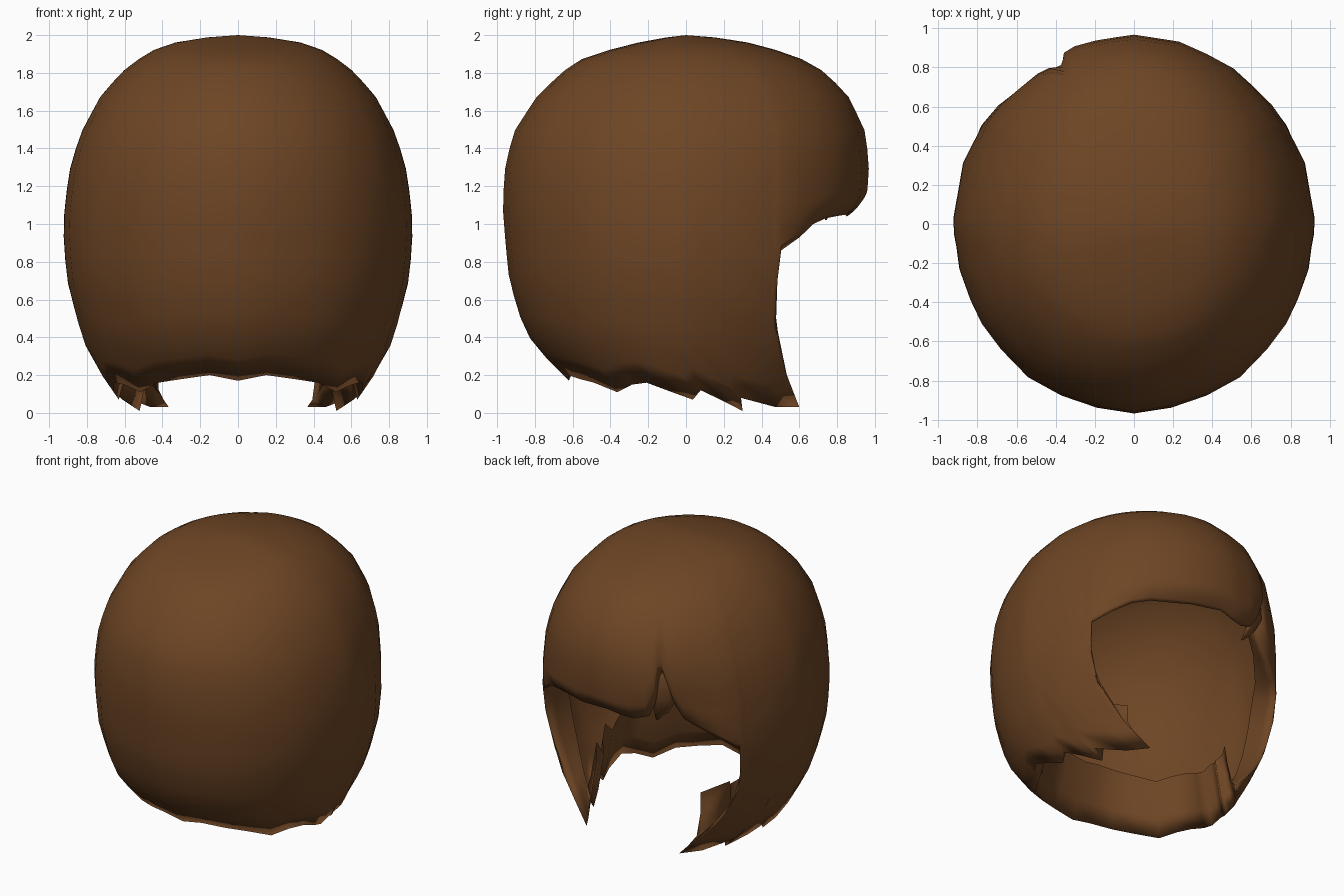
import bpy, bmesh, math
from mathutils import Vector, Matrix

if "Cube" in bpy.data.objects:
    bpy.data.objects.remove(bpy.data.objects["Cube"])

mat = bpy.data.materials.new("brown_hair")
mat.diffuse_color = (0.155, 0.06, 0.018, 1)
mat.use_nodes = True
mat.node_tree.nodes["Principled BSDF"].inputs["Base Color"].default_value = mat.diffuse_color

# Height, half width, depth to the closed side, depth to the face side
PROFILE = [(2, 0, 0, 0), (1.98, .27, .17, .25), (1.93, .43, .38, .45), (1.87, .53, .56, .62),
           (1.8, .62, .66, .74), (1.67, .73, .79, .86), (1.5, .82, .9, .94), (1.33, .88, .95, .965),
           (1.1, .915, .965, .95), (.9, .92, .95, .95), (.7, .9, .93, .95), (.5, .85, .87, .9),
           (.35, .8, .8, .85), (.19, .71, .63, .8), (.1, .66, .57, .78), (0, .56, .54, .75)]
# Hair length: angle from the closed side, height of the cut edge
NAPE = [(0, .17), (12, .2), (24, .18), (36, .16), (48, .11), (58, .15), (66, .16), (76, .11),
        (83, .07), (87, .12), (92, .07), (97, .01), (98.5, .08), (109, .03), (118.5, .03),
        (119.3, .2), (120, .45), (120.7, .65), (122, .86), (130, .93), (138, 1.0)]
FRINGE_R = [(146, 1.03), (155, 1.04), (165, 1.05), (173, 1.06)]
FRINGE_L = [(145, 1.06), (149, 1.15), (152.5, 1.36), (154, 1.36), (156, 1.2), (160, 1.08),
            (167, 1.04), (174, 1.05)]
UPPER, LOWER, FLAP = 12, 9, 3      # rows above and below ear height, rows of the folded-in rim


def radii(z):
    for a, b in zip(PROFILE, PROFILE[1:]):
        if b[0] <= z <= a[0]:
            f = (a[0] - z) / (a[0] - b[0])
            return [p + (q - p) * f for p, q in zip(a[1:], b[1:])]
    return PROFILE[-1][1:]


def hair_point(angle, edge, i):
    knee = max(1.18, edge + .1)
    if i <= UPPER:
        z = 2 - (2 - knee) * (i / UPPER) ** 1.7
    else:
        z = knee + (edge - knee) * (i - UPPER) / LOWER
    w, back, front = radii(z)
    # side locks sweep towards the face near their tips
    sweep = 24 * min(1, abs(angle) / 120) ** 2 * (max(0, .65 - z) / .62) ** 2
    th = math.radians(angle + math.copysign(sweep, angle))
    # fringe rolls inward, and the part left of the parting sits lower
    s = 1 + .006 * math.cos(th * 20) * min(1, i / UPPER)
    if abs(angle) > 125:
        s -= .08 * min(1, (abs(angle) - 125) / 25) * (max(0, edge + .12 - z) / .12) ** 2
    if -153 < angle < -125:
        s -= .06 * (angle + 125) / -28 * min(1, max(0, 1.9 - z) / .7) ** 2
    k = min(1, max(0, .5 - math.cos(th)))
    k = k * k * (3 - 2 * k)
    depth = back + (front - back) * k
    return Vector((w * s * math.sin(th), -depth * s * math.cos(th), z))


def flap_point(angle, edge, f):
    """Rim folded inside: upward at the nape and fringe, backward along the face opening."""
    p = hair_point(angle, edge, UPPER + LOWER)
    a = abs(angle)
    side = max(0, min(1, (a - 109) / 10, (150 - a) / 20))
    rise = (.38 if a < 119 else .16) * (1 - side) + .1 * side
    inset = .2 - .09 * min(1, a / 60)
    turn = Matrix.Rotation(math.radians(-math.copysign(15 * side * f, angle)), 3, 'Z')
    q = turn @ Vector((p.x, p.y, 0)) * (1 - inset * f ** .7)
    return Vector((q.x, q.y, p.z + rise * f))


def finish(bm, name):
    me = bpy.data.meshes.new(name)
    bm.to_mesh(me)
    bm.free()
    ob = bpy.data.objects.new(name, me)
    bpy.context.collection.objects.link(ob)
    me.materials.append(mat)
    for p in me.polygons:
        p.use_smooth = True
    return ob


# Main hair sheet: columns from the crown to the cut edge, then folded inside
columns = [(-a, z) for a, z in reversed(NAPE[1:] + FRINGE_L)] + NAPE + FRINGE_R + [(180, 1.07)]
bm = bmesh.new()
crown = bm.verts.new((0, 0, 2))
grid = []
for a, z in columns:
    pts = [hair_point(a, z, i) for i in range(1, UPPER + LOWER + 1)]
    pts += [flap_point(a, z, i / FLAP) for i in range(1, FLAP + 1)]
    grid.append([bm.verts.new(p) for p in pts])
for j, col in enumerate(grid):
    nxt = grid[(j + 1) % len(grid)]
    bm.faces.new((crown, col[0], nxt[0]))
    for i in range(len(col) - 1):
        bm.faces.new((col[i], col[i + 1], nxt[i + 1], nxt[i]))
finish(bm, "hair_shell")

# Loose lock hanging behind the parting
bm = bmesh.new()
rings = []
for x, y, z, r in [(-.34, .74, 1.5, .05), (-.36, .77, 1.35, .09), (-.37, .78, 1.2, .08),
                   (-.34, .76, 1.1, .05), (-.29, .74, 1.02, .008)]:
    rings.append([bm.verts.new(Matrix.Translation((x, y, z)) @ Matrix.Rotation(.45, 4, 'Z')
                  @ Vector((r * math.cos(k * math.pi / 3), .4 * r * math.sin(k * math.pi / 3), 0)))
                  for k in range(6)])
for a, b in zip(rings, rings[1:]):
    for k in range(6):
        bm.faces.new((a[k], b[k], b[(k + 1) % 6], a[(k + 1) % 6]))
bm.faces.new(rings[0])
bm.faces.new(rings[-1][::-1])
bmesh.ops.recalc_face_normals(bm, faces=bm.faces)
finish(bm, "parting_lock")
